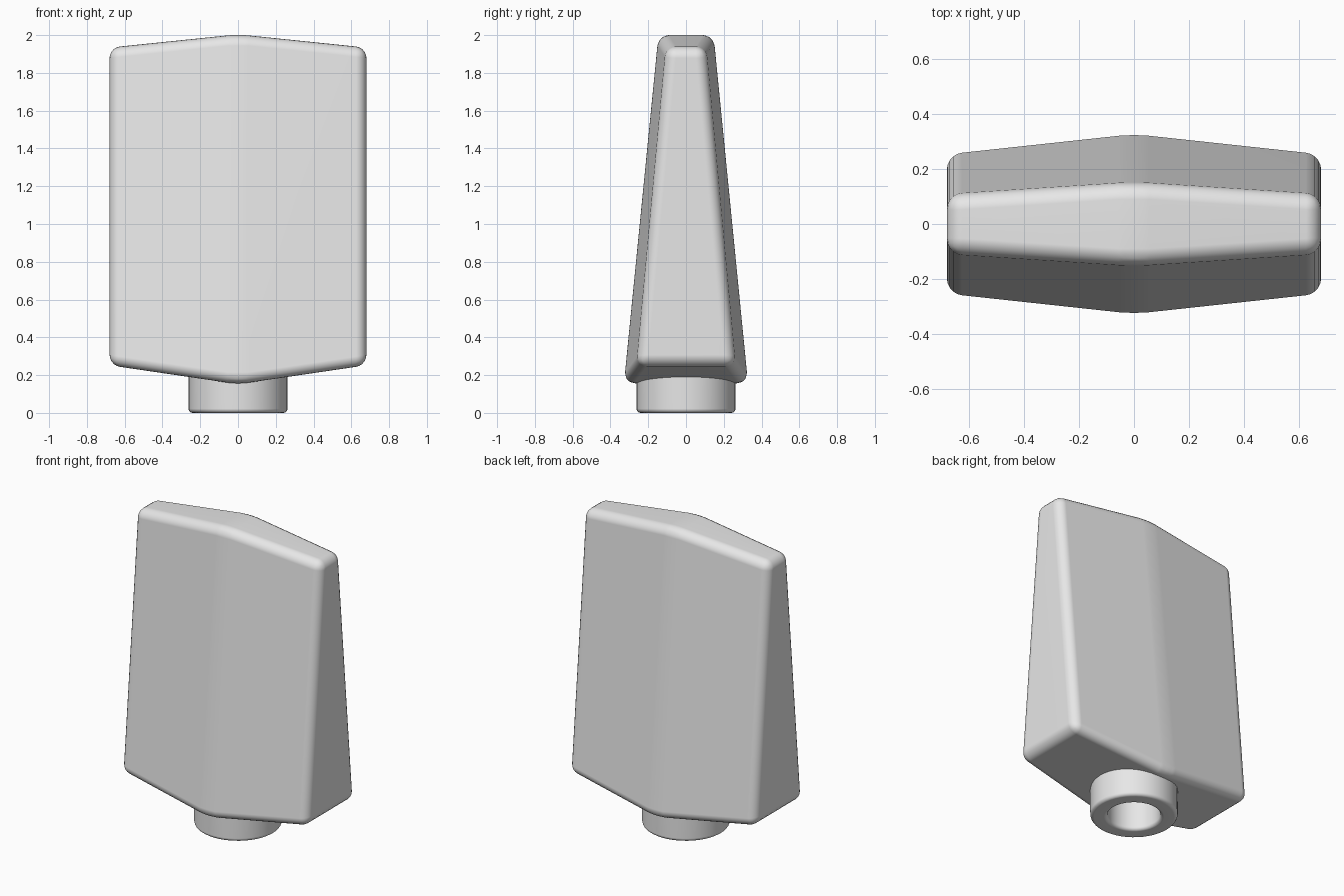
import bpy
import bmesh
import math
from mathutils import Matrix, Vector

old = bpy.data.objects.get("Cube")
if old:
    bpy.data.objects.remove(old, do_unlink=True)

grey = bpy.data.materials.new("light_grey")
grey.use_nodes = True
grey.diffuse_color = (0.8, 0.8, 0.8, 1)
grey.node_tree.nodes["Principled BSDF"].inputs["Base Color"].default_value = (0.8, 0.8, 0.8, 1)


def make_object(name, bm):
    bmesh.ops.recalc_face_normals(bm, faces=bm.faces[:])
    mesh = bpy.data.meshes.new(name)
    bm.to_mesh(mesh)
    bm.free()
    mesh.materials.append(grey)
    obj = bpy.data.objects.new(name, mesh)
    bpy.context.scene.collection.objects.link(obj)
    return obj


def select_only(obj):
    bpy.ops.object.select_all(action='DESELECT')
    obj.select_set(True)
    bpy.context.view_layer.objects.active = obj


def finish(obj):
    # Smooth the rounded edges while large faces stay flat
    select_only(obj)
    bpy.ops.object.shade_smooth_by_angle(angle=math.radians(35))
    mod = obj.modifiers.new("flat_faces", 'WEIGHTED_NORMAL')
    mod.keep_sharp = True


# Tapered body: three cross-sections from side to side, widest in the middle
HALF_WIDTH = 0.68
END = dict(low=0.252, high=1.934, low_y=0.258, high_y=0.104)
MIDDLE = dict(low=0.152, high=2.004, low_y=0.332, high_y=0.148)

bm = bmesh.new()
rings = []
for x, s in ((-HALF_WIDTH, END), (0, MIDDLE), (HALF_WIDTH, END)):
    corners = ((-s["low_y"], s["low"]), (s["low_y"], s["low"]),
               (s["high_y"], s["high"]), (-s["high_y"], s["high"]))
    rings.append([bm.verts.new((x, y, z)) for y, z in corners])
for a, b in zip(rings, rings[1:]):
    for i in range(4):
        j = (i + 1) % 4
        bm.faces.new((a[i], a[j], b[j], b[i]))
bm.faces.new(rings[0])
bm.faces.new(rings[-1])
bmesh.ops.recalc_face_normals(bm, faces=bm.faces[:])
bmesh.ops.bevel(bm, geom=bm.edges[:], offset=0.055, offset_type='OFFSET',
                segments=5, profile=0.5, affect='EDGES', clamp_overlap=True)
body = make_object("body", bm)

# Socket opening through the underside of the body
bm = bmesh.new()
bmesh.ops.create_cone(bm, cap_ends=True, segments=48, radius1=0.2, radius2=0.2,
                      depth=0.5, matrix=Matrix.Translation((0, 0, 0.17)))
cutter = make_object("socket_cutter", bm)
cutter.hide_render = True
cut = body.modifiers.new("socket", 'BOOLEAN')
cut.operation = 'DIFFERENCE'
cut.solver = 'EXACT'
cut.object = cutter
select_only(body)
bpy.ops.object.modifier_apply(modifier=cut.name)
bpy.data.objects.remove(cutter, do_unlink=True)
finish(body)

# Hollow neck: a lathed wall with rounded rims and a closed bore
OUTER, INNER, ROUND = 0.262, 0.158, 0.022
profile = [(0, 0.4), (INNER, 0.4)]
for centre_r, start in ((INNER + ROUND, 180), (OUTER - ROUND, 270)):
    for step in range(5):
        a = math.radians(start + step * 22.5)
        profile.append((centre_r + ROUND * math.cos(a), ROUND + ROUND * math.sin(a)))
profile += [(OUTER, 0.3), (0.19, 0.3)]

bm = bmesh.new()
verts = [bm.verts.new((r, 0, z)) for r, z in profile]
edges = [bm.edges.new(pair) for pair in zip(verts, verts[1:])]
bmesh.ops.spin(bm, geom=verts + edges, cent=(0, 0, 0), axis=(0, 0, 1),
               angle=math.tau, steps=48, use_merge=True)
bmesh.ops.remove_doubles(bm, verts=bm.verts[:], dist=0.0005)
neck = make_object("neck", bm)
# The wall must face away from the axis on the outside
outer_face = max(neck.data.polygons, key=lambda f: f.center.xy.length)
if outer_face.normal.dot(Vector((outer_face.center.x, outer_face.center.y, 0))) < 0:
    neck.data.flip_normals()
finish(neck)
